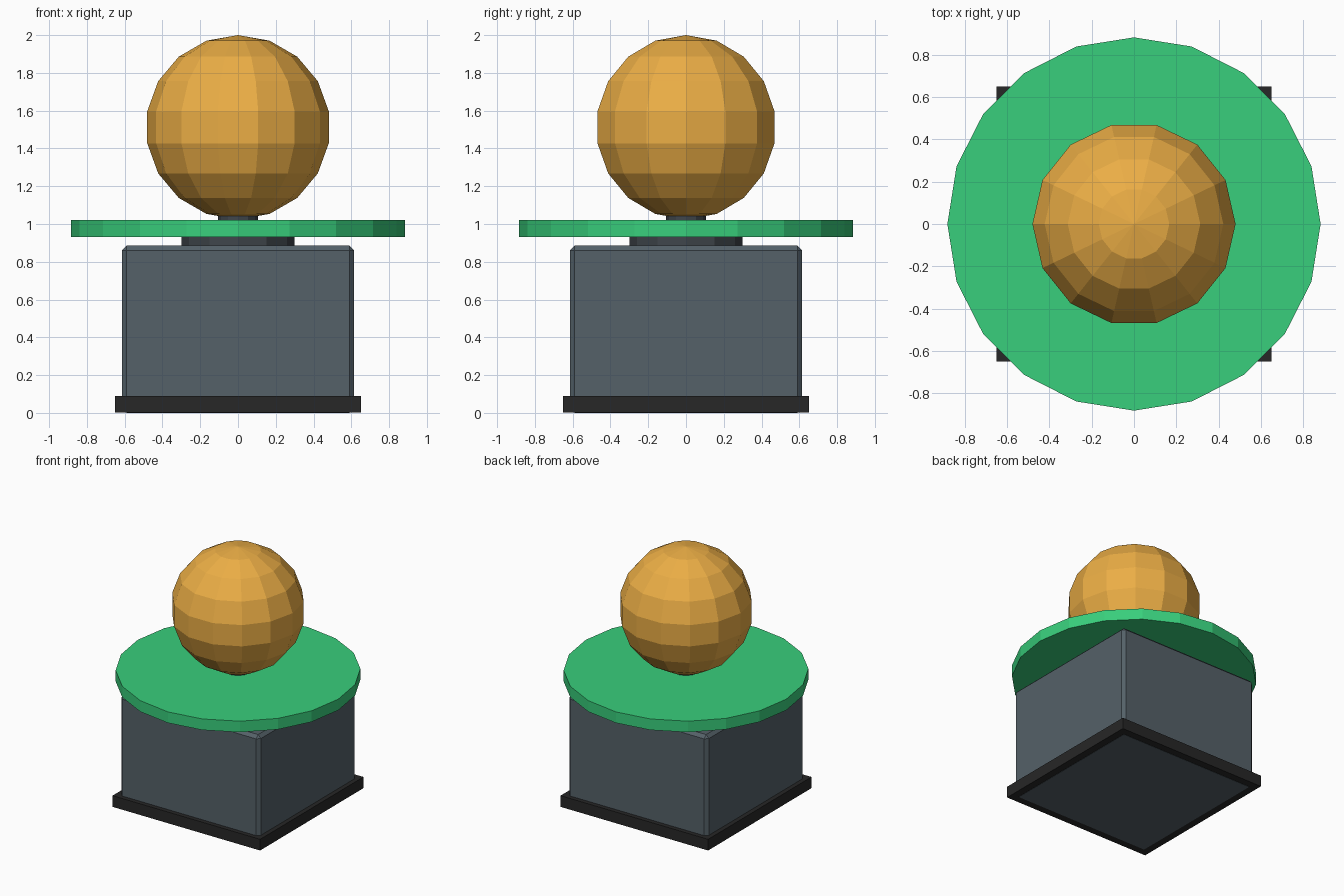
import bpy, bmesh
from math import pi
from mathutils import Matrix

if "Cube" in bpy.data.objects:
    bpy.data.objects.remove(bpy.data.objects["Cube"])


def paint(name, rgb):
    m = bpy.data.materials.new(name)
    m.diffuse_color = (*rgb, 1)
    m.use_nodes = True
    m.node_tree.nodes["Principled BSDF"].inputs["Base Color"].default_value = m.diffuse_color
    return m


def finish(bm, name, mat):
    bmesh.ops.recalc_face_normals(bm, faces=bm.faces)
    me = bpy.data.meshes.new(name)
    bm.to_mesh(me)
    bm.free()
    me.materials.append(mat)
    ob = bpy.data.objects.new(name, me)
    bpy.context.collection.objects.link(ob)
    return ob


def box(name, half, z0, z1, mat, bevel=0):
    bm = bmesh.new()
    bmesh.ops.create_cube(bm, size=1, matrix=Matrix.Translation((0, 0, (z0 + z1) / 2))
                          @ Matrix.Diagonal((2 * half, 2 * half, z1 - z0, 1)))
    if bevel:
        bmesh.ops.bevel(bm, geom=bm.edges[:], offset=bevel, segments=1, affect='EDGES')
    return finish(bm, name, mat)


def disc(name, r, z0, z1, sides, mat):
    bm = bmesh.new()
    bmesh.ops.create_cone(bm, cap_ends=True, segments=sides, radius1=r, radius2=r,
                          depth=z1 - z0, matrix=Matrix.Translation((0, 0, (z0 + z1) / 2)))
    return finish(bm, name, mat)


slate = paint("slate", (0.09, 0.12, 0.14))
black = paint("black", (0.02, 0.02, 0.02))
dark = paint("dark_metal", (0.05, 0.06, 0.07))
green = paint("green", (0.04, 0.62, 0.20))
amber = paint("amber", (0.83, 0.42, 0.06))

# Pedestal: plinth trim and chamfered block
box("plinth", 0.65, 0.001, 0.09, black)
box("pedestal_block", 0.615, 0.0, 0.885, slate, 0.025)

# Turntable: collar, plate and short pin under the ball
disc("collar", 0.30, 0.88, 0.935, 12, dark)
disc("plate", 0.883, 0.932, 1.02, 20, green)
disc("ball_pin", 0.105, 1.015, 1.06, 12, dark)

# Faceted ball, with a vertex column on the y axis
bm = bmesh.new()
bmesh.ops.create_uvsphere(bm, u_segments=14, v_segments=9, radius=0.488,
                          matrix=Matrix.Translation((0, 0, 1.512)) @ Matrix.Rotation(pi / 2, 4, 'Z'))
finish(bm, "ball", amber)
